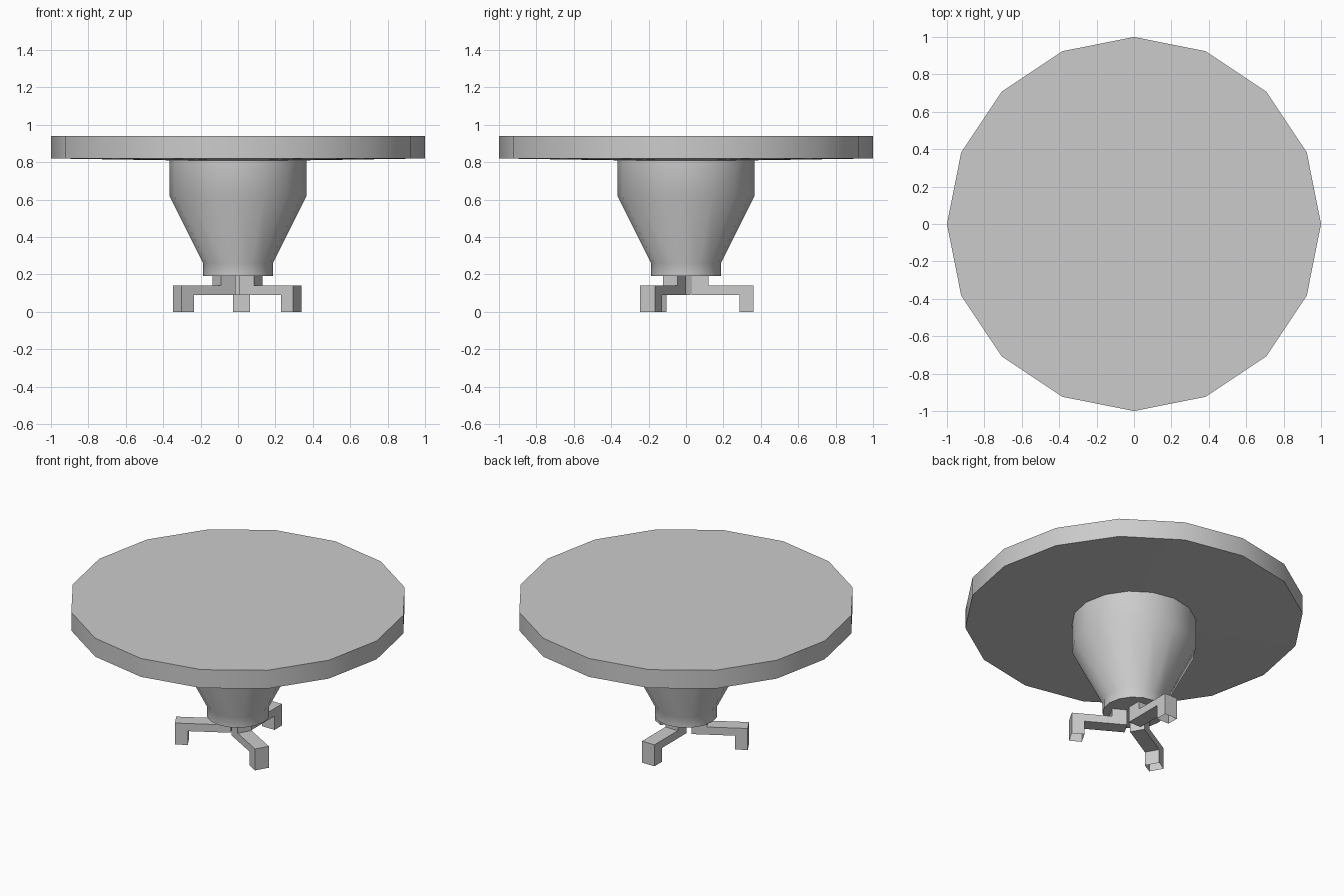
import bpy, bmesh
from math import cos, sin, pi, radians

if "Cube" in bpy.data.objects:
    bpy.data.objects.remove(bpy.data.objects["Cube"])

SIDES = 16


def finish(name, bm):
    bmesh.ops.recalc_face_normals(bm, faces=bm.faces)
    mesh = bpy.data.meshes.new(name)
    bm.to_mesh(mesh)
    bm.free()
    obj = bpy.data.objects.new(name, mesh)
    bpy.context.collection.objects.link(obj)
    return obj


def lathe(name, profile, caps):
    """Revolve (radius, z) rings; caps lists the ring indices to close."""
    bm = bmesh.new()
    rings = [[bm.verts.new((r * cos(2 * pi * i / SIDES), r * sin(2 * pi * i / SIDES), z))
              for i in range(SIDES)] for r, z in profile]
    for a, b in zip(rings, rings[1:]):
        for i in range(SIDES):
            j = (i + 1) % SIDES
            bm.faces.new((a[i], a[j], b[j], b[i]))
    for c in caps:
        bm.faces.new(rings[c])
    obj = finish(name, bm)
    bpy.ops.object.select_all(action='DESELECT')
    obj.select_set(True)
    bpy.context.view_layer.objects.active = obj
    bpy.ops.object.shade_smooth_by_angle(angle=radians(30))
    return obj


# Round top with a slightly sloped underside
lathe("table_top", [(1, 0.94), (1, 0.82), (0.367, 0.81)], [0])

# Tapered central column
lathe("column", [(0.367, 0.81), (0.367, 0.62), (0.186, 0.26), (0.186, 0.192)], [3])

# Stepped leg profile: riser, bar and foot, drawn along +y
LEG = [(0.37, 0), (0.37, 0.14), (0.128, 0.14), (0.128, 0.192),
       (0.038, 0.192), (0.038, 0.09), (0.294, 0.09), (0.294, 0)]
OPEN = (3, 7)  # riser top and foot underside are left open


def leg(name, angle):
    bm = bmesh.new()
    left, right = [[bm.verts.new((x, y, z)) for y, z in LEG] for x in (-0.03, 0.06)]
    bm.faces.new(left)
    bm.faces.new(right)
    for i in range(len(LEG)):
        if i not in OPEN:
            j = (i + 1) % len(LEG)
            bm.faces.new((left[i], left[j], right[j], right[i]))
    obj = finish(name, bm)
    obj.rotation_euler.z = angle
    obj.location = (0.004, -0.008, 0)


# Three legs spaced evenly around the column
for name, deg in (("back_leg", 0), ("front_left_leg", 120), ("front_right_leg", 240)):
    leg(name, radians(deg))
